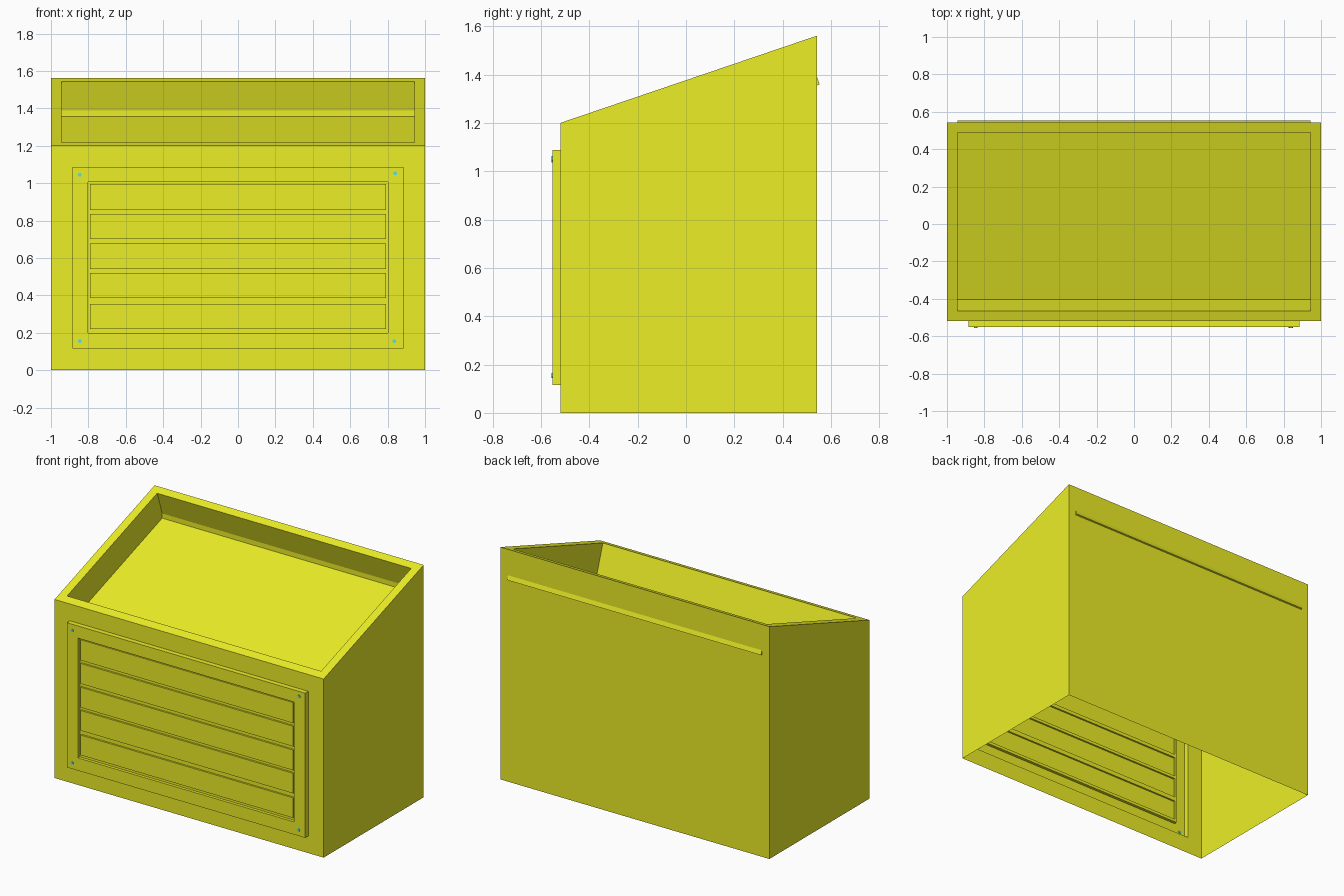
import bpy, bmesh, math
from mathutils import Vector

if "Cube" in bpy.data.objects:
    bpy.data.objects.remove(bpy.data.objects["Cube"])

def material(name, rgb):
    m = bpy.data.materials.new(name)
    m.diffuse_color = (*rgb, 1)
    m.use_nodes = True
    m.node_tree.nodes["Principled BSDF"].inputs["Base Color"].default_value = m.diffuse_color
    return m

YELLOW = material("yellow", (0.84, 0.86, 0.02))
CYAN = material("cyan", (0.1, 0.75, 0.75))

def finish(bm, name, mat):
    bmesh.ops.remove_doubles(bm, verts=bm.verts, dist=1e-5)
    me = bpy.data.meshes.new(name)
    bm.to_mesh(me)
    bm.free()
    me.materials.append(mat)
    ob = bpy.data.objects.new(name, me)
    bpy.context.collection.objects.link(ob)
    return ob

def loft(bm, loops, cap=True):
    """Bridge four-point loops in order, optionally closing the last one."""
    rows = [[bm.verts.new(p) for p in lp] for lp in loops]
    for a, b in zip(rows, rows[1:]):
        for i in range(4):
            j = (i + 1) % 4
            bm.faces.new((a[i], a[j], b[j], b[i]))
    if cap:
        bm.faces.new(rows[-1])

def rect(hw, z0, z1, y):
    """Rectangle facing -y."""
    return [(-hw, y, z0), (hw, y, z0), (hw, y, z1), (-hw, y, z1)]

FRONT, BACK, Z_FRONT, Z_BACK = -0.519, 0.543, 1.2, 1.561
slope = Vector((0, BACK - FRONT, Z_BACK - Z_FRONT)).normalized()
normal = Vector((0, -slope.z, slope.y))
length = math.hypot(BACK - FRONT, Z_BACK - Z_FRONT)

def slope_rect(inset, depth):
    """Rectangle on the sloping top, inset and sunk along its normal."""
    o = Vector((0, FRONT, Z_FRONT)) - normal * depth
    x = 1 - inset
    lo, hi = o + slope * inset, o + slope * (length - inset)
    return [(-x, *lo.yz), (x, *lo.yz), (x, *hi.yz), (-x, *hi.yz)]

# Open-bottomed body shell: sides, back, front with panel opening
bm = bmesh.new()
FRAME = (0.886, 0.115, 1.087)
loft(bm, [rect(1, 0, Z_FRONT, FRONT), rect(*FRAME, FRONT)], cap=False)
for pts in (
    [(1, FRONT, 0), (1, BACK, 0), (1, BACK, Z_BACK), (1, FRONT, Z_FRONT)],
    [(-1, BACK, 0), (-1, FRONT, 0), (-1, FRONT, Z_FRONT), (-1, BACK, Z_BACK)],
    [(1, BACK, 0), (-1, BACK, 0), (-1, BACK, Z_BACK), (1, BACK, Z_BACK)],
):
    bm.faces.new([bm.verts.new(p) for p in pts])
# Top rim
loft(bm, [slope_rect(0, 0), slope_rect(0.056, 0)], cap=False)
finish(bm, "body_shell", YELLOW)

# Sunken tray, whose rear lower edge pokes through the back
bm = bmesh.new()
loft(bm, [slope_rect(0.056, 0), slope_rect(0.056, 0.195)])
finish(bm, "top_tray", YELLOW)

# Raised front frame with recess
bm = bmesh.new()
FACE, RECESS, SLAT = -0.552, -0.532, -0.544
loft(bm, [rect(*FRAME, FRONT), rect(*FRAME, FACE),
          rect(0.803, 0.2, 1.005, FACE), rect(0.803, 0.2, 1.005, RECESS)], cap=False)
finish(bm, "front_frame", YELLOW)

# Five raised slats, each in its own cell of the recess
bm = bmesh.new()
slats = [(0.22, 0.355), (0.385, 0.52), (0.54, 0.676), (0.70, 0.836), (0.857, 0.995)]
cuts = [0.2] + [(a[1] + b[0]) / 2 for a, b in zip(slats, slats[1:])] + [1.005]
for (z0, z1), lo, hi in zip(slats, cuts, cuts[1:]):
    loft(bm, [rect(0.803, lo, hi, RECESS), rect(0.791, z0, z1, RECESS),
              rect(0.791, z0, z1, SLAT)])
finish(bm, "slat_panel", YELLOW)

# Corner screws
for i, (x, z) in enumerate([(-0.846, 1.045), (0.84, 1.052), (-0.846, 0.155), (0.836, 0.155)]):
    bpy.ops.mesh.primitive_cylinder_add(vertices=12, radius=0.01, depth=0.008,
                                        location=(x, -0.552, z), rotation=(math.pi / 2, 0, 0))
    screw = bpy.context.object
    screw.name = f"corner_screw_{i + 1}"
    screw.data.materials.append(CYAN)
